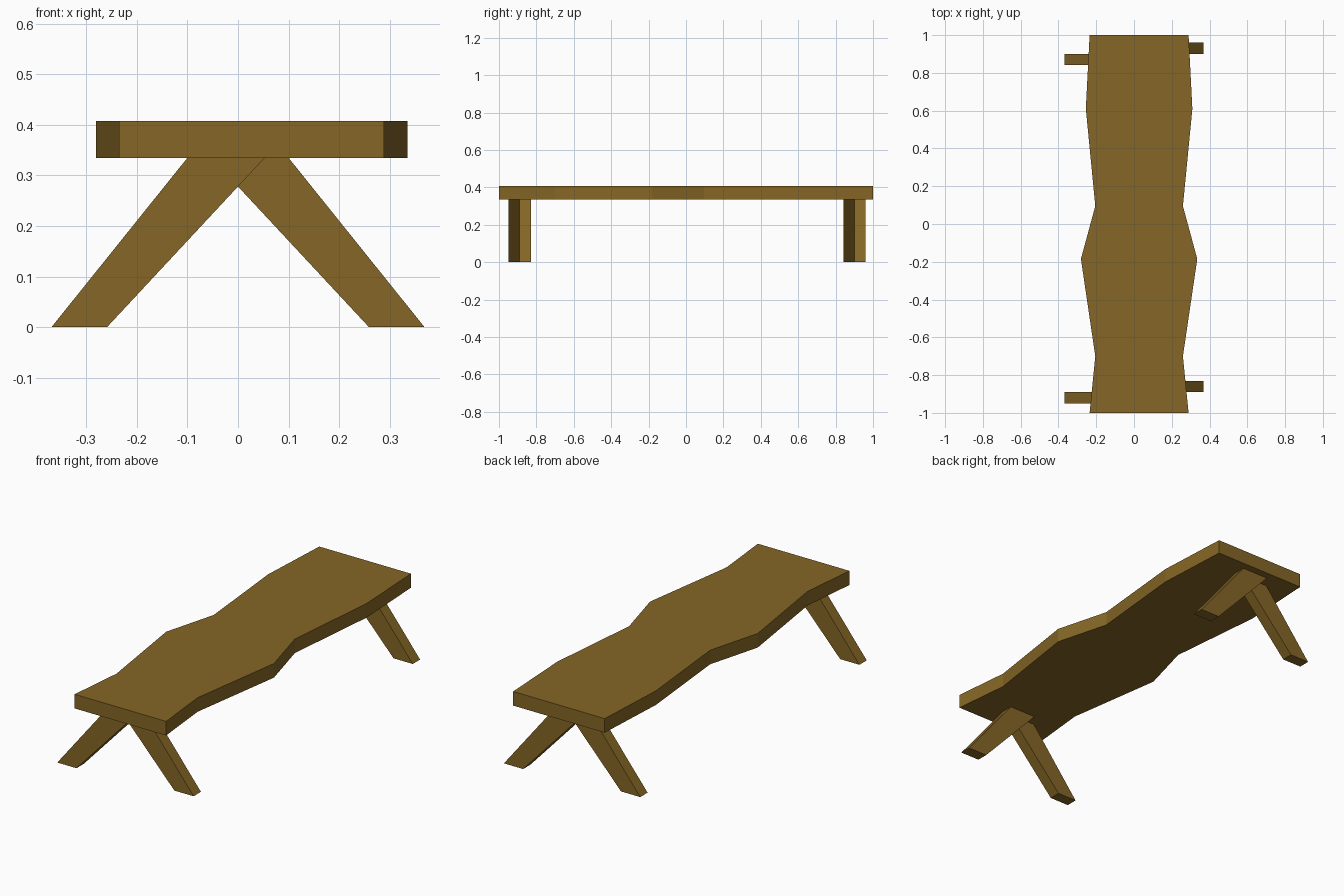
import bpy
import bmesh
from mathutils import Vector

cube = bpy.data.objects.get("Cube")
if cube:
    bpy.data.objects.remove(cube, do_unlink=True)

# Single wood colour
WOOD = (0.235, 0.133, 0.019, 1.0)
wood = bpy.data.materials.new("brown wood")
wood.use_nodes = True
wood.diffuse_color = WOOD
wood.node_tree.nodes["Principled BSDF"].inputs["Base Color"].default_value = WOOD


def extruded(name, outline, offset):
    """Make a flat-shaded solid by pushing a closed outline along an offset."""
    bm = bmesh.new()
    face = bm.faces.new([bm.verts.new(p) for p in outline])
    result = bmesh.ops.extrude_face_region(bm, geom=[face], use_keep_orig=True)
    moved = [v for v in result["geom"] if isinstance(v, bmesh.types.BMVert)]
    bmesh.ops.translate(bm, verts=moved, vec=Vector(offset))
    bmesh.ops.recalc_face_normals(bm, faces=bm.faces)
    mesh = bpy.data.meshes.new(name)
    bm.to_mesh(mesh)
    bm.free()
    mesh.materials.append(wood)
    obj = bpy.data.objects.new(name, mesh)
    bpy.context.collection.objects.link(obj)
    return obj


# Wavy plank: half width along its length, symmetric about a shifted centre line
SEAT_BOTTOM, SEAT_TOP, SEAT_CENTRE = 0.335, 0.408, 0.027
widths = [(0.262, -1), (0.232, -0.7), (0.308, -0.185),
          (0.232, 0.095), (0.282, 0.61), (0.262, 1)]
right_edge = [(SEAT_CENTRE + w, y, SEAT_BOTTOM) for w, y in widths]
left_edge = [(SEAT_CENTRE - w, y, SEAT_BOTTOM) for w, y in reversed(widths)]
extruded("seat_plank", right_edge + left_edge, (0, 0, SEAT_TOP - SEAT_BOTTOM))

# Splayed legs: each pair crosses under the plank, side by side
LEG_DEPTH = 0.06
leg_profile = [(0.369, 0), (0.259, 0), (-0.053, SEAT_BOTTOM), (0.1, SEAT_BOTTOM)]
for end, middle in (("front", -0.89), ("back", 0.901)):
    for side, sign in (("left", 1), ("right", -1)):
        outline = [(sign * x, middle, z) for x, z in leg_profile]
        extruded(f"{end}_{side}_leg", outline, (0, sign * LEG_DEPTH, 0))
